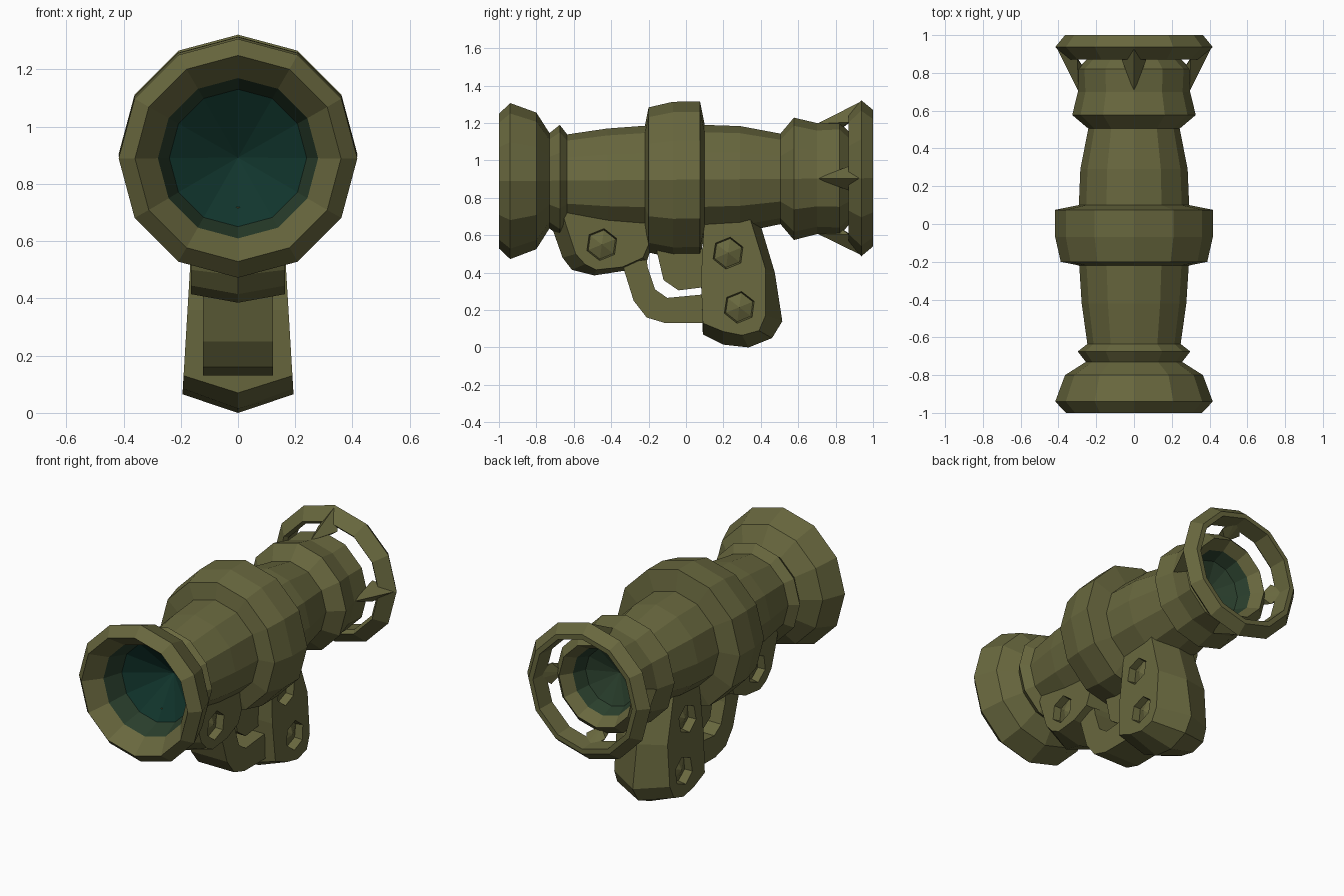
import bpy, bmesh, math
from mathutils import Vector

if "Cube" in bpy.data.objects:
    bpy.data.objects.remove(bpy.data.objects["Cube"])


def material(name, rgb):
    m = bpy.data.materials.new(name)
    m.diffuse_color = (*rgb, 1)
    m.use_nodes = True
    m.node_tree.nodes["Principled BSDF"].inputs["Base Color"].default_value = m.diffuse_color
    return m


OLIVE = material("olive", (0.138, 0.136, 0.048))
TEAL = material("dark_teal", (0.0056, 0.036, 0.026))
GREEN = material("dark_green", (0.023, 0.050, 0.026))


def axis_z(y):
    # the tube axis rises very slightly to the rear
    return 0.897 + 0.008 * y


def finish(bm, name, mats=(OLIVE,)):
    bmesh.ops.recalc_face_normals(bm, faces=bm.faces)
    me = bpy.data.meshes.new(name)
    bm.to_mesh(me)
    bm.free()
    for m in mats:
        me.materials.append(m)
    ob = bpy.data.objects.new(name, me)
    bpy.context.collection.objects.link(ob)
    return ob


def lathe(name, profile, closed=False, colours=None, mats=(OLIVE,), n=12):
    """Revolve (y, radius) points about the tube axis."""
    bm = bmesh.new()
    rings = []
    for y, r in profile:
        if r == 0:
            rings.append([bm.verts.new((0, y, axis_z(y)))] * n)
        else:
            rings.append([bm.verts.new((r * math.cos(2 * math.pi * k / n), y,
                                        axis_z(y) + r * math.sin(2 * math.pi * k / n)))
                          for k in range(n)])
    count = len(rings) if closed else len(rings) - 1
    for i in range(count):
        a, b = rings[i], rings[(i + 1) % len(rings)]
        for k in range(n):
            j = (k + 1) % n
            loop = list(dict.fromkeys((a[k], a[j], b[j], b[k])))
            f = bm.faces.new(loop)
            f.material_index = (colours or {}).get(i, 0)
    return finish(bm, name, mats)


def loft(name, layers):
    """Join (y, z) outlines; each layer is (outline, half-width function of z, sign)."""
    bm = bmesh.new()
    rows = [[bm.verts.new((s * half(z), y, z)) for y, z in pts] for pts, half, s in layers]
    n = len(rows[0])
    for a, b in zip(rows, rows[1:]):
        for k in range(n):
            j = (k + 1) % n
            bm.faces.new((a[k], a[j], b[j], b[k]))
    bm.faces.new(rows[0])
    bm.faces.new(rows[-1])
    return finish(bm, name)


def ridged(name, side, mid, half):
    return loft(name, [(side, half, -1), (mid, half, 0), (side, half, 1)])


def plate(name, pts, w):
    return loft(name, [(pts, lambda z: w, -1), (pts, lambda z: w, 1)])


def cut_hex(ob, y, z, surface, r=0.095, depth=0.045):
    """Sink a hexagonal socket with a low pyramid floor into both sides."""
    for s in (-1, 1):
        bm = bmesh.new()
        rows = []
        for x, rad in ((surface + 0.05, r), (surface - depth, r * 0.82)):
            rows.append([bm.verts.new((s * x, y + rad * math.sin(math.radians(60 * k + 8)),
                                       z + rad * math.cos(math.radians(60 * k + 8))))
                         for k in range(6)])
        tip = bm.verts.new((s * (surface - depth + 0.03), y, z))
        bm.faces.new(rows[0])
        for k in range(6):
            j = (k + 1) % 6
            bm.faces.new((rows[0][k], rows[0][j], rows[1][j], rows[1][k]))
            bm.faces.new((rows[1][k], rows[1][j], tip))
        cutter = finish(bm, "socket_cutter")
        cutter.hide_render = True
        mod = ob.modifiers.new("socket", 'BOOLEAN')
        mod.operation, mod.solver, mod.object = 'DIFFERENCE', 'EXACT', cutter
        bpy.context.view_layer.objects.active = ob
        bpy.ops.object.modifier_apply(modifier=mod.name)
        bpy.data.objects.remove(cutter)


# main tube: front lens, flared muzzle, rib, middle band, rear collar, rear lens
tube = [(-.62, 0), (-.78, .24), (-.90, .28), (-1, .36), (-.94, .417), (-.80, .365),
        (-.73, .255), (-.675, .298), (-.635, .247), (-.42, .277), (-.22, .29),
        (-.20, .388), (-.07, .417), (.075, .417), (.10, .292), (.29, .284),
        (.505, .242), (.577, .327), (.70, .297), (.82, .303), (.87, .25),
        (.80, .205), (.72, .175), (.64, 0)]
lathe("tube", tube, colours={0: 1, 1: 2, 21: 2, 22: 2}, mats=(OLIVE, TEAL, GREEN))

# rear guard ring
lathe("rear_ring", [(.87, .345), (.937, .417), (1, .365), (1, .335), (.89, .325)], closed=True)

# four spurs that carry the ring
for k in range(4):
    a = k * math.pi / 2
    out, side = Vector((math.cos(a), 0, math.sin(a))), Vector((-math.sin(a), 0, math.cos(a)))
    bm = bmesh.new()
    for y, r, w in ((.70, .293, 0), (.935, .41, 0), (.87, .30, .065), (.87, .30, -.065),
                    (.82, .26, 0), (.93, .335, .02), (.93, .335, -.02)):
        bm.verts.new(out * r + side * w + Vector((0, y, axis_z(y))))
    bmesh.ops.convex_hull(bm, input=bm.verts)
    finish(bm, f"ring_spur_{k + 1}")

# rear handle
grip_half = lambda z: .192 - .06 * (z - .1)
grip = ridged("handle",
              [(.10, .73), (.08, .36), (.09, .13), (.20, .085), (.30, .065),
               (.39, .09), (.425, .17), (.425, .42), (.37, .60), (.33, .73)],
              [(.10, .73), (.08, .36), (.09, .07), (.20, .015), (.335, 0),
               (.46, .05), (.515, .14), (.475, .40), (.40, .65), (.37, .73)], grip_half)
cut_hex(grip, .225, .505, grip_half(.505))
cut_hex(grip, .285, .215, grip_half(.215))

# front mount
mount = ridged("front_mount",
               [(-.66, .72), (-.64, .65), (-.59, .50), (-.54, .445), (-.48, .415),
                (-.34, .43), (-.23, .48), (-.20, .55), (-.20, .72)],
               [(-.74, .72), (-.72, .65), (-.66, .48), (-.61, .415), (-.49, .385),
                (-.33, .41), (-.21, .46), (-.18, .55), (-.18, .72)], lambda z: .165)
cut_hex(mount, -.45, .55, .165)

# trigger guard and trigger
plate("trigger_guard", [(-.34, .45), (-.33, .41), (-.28, .25), (-.21, .16), (-.11, .13), (.13, .13),
                        (.13, .287), (-.10, .265), (-.165, .31), (-.205, .43), (-.21, .47)], .122)
plate("trigger", [(-.16, .53), (-.12, .36), (-.04, .305), (.12, .325), (.12, .53)], .08)
